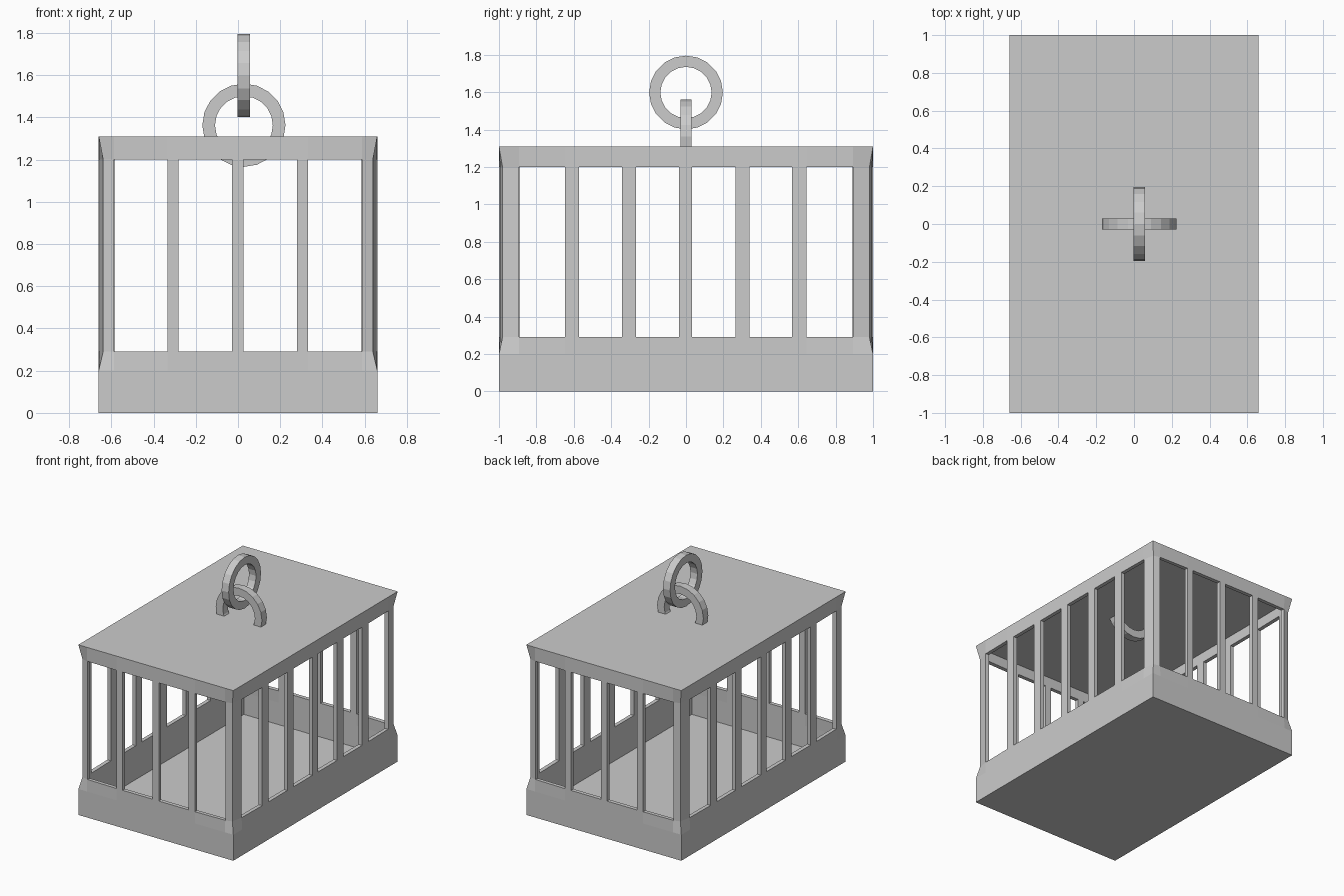
import bpy, bmesh, math
from mathutils import Vector

if "Cube" in bpy.data.objects:
    bpy.data.objects.remove(bpy.data.objects["Cube"])

HX, HY = 0.66, 1.0
ROWS = [0.005, 0.2, 0.29, 1.2, 1.31]
# column positions across the walls: corner, window edge, then pairs of bar edges
COLS_X = [-HX, -0.588, -0.335, -0.283, -0.028, 0.025, 0.28, 0.332, 0.588, HX]
COLS_Y = [-HY, -0.893, -0.648, -0.573, -0.342, -0.267, -0.038, 0.033,
          0.265, 0.34, 0.568, 0.643, 0.893, HY]


def new_object(name, bm):
    bmesh.ops.recalc_face_normals(bm, faces=bm.faces)
    me = bpy.data.meshes.new(name)
    bm.to_mesh(me)
    bm.free()
    ob = bpy.data.objects.new(name, me)
    bpy.context.collection.objects.link(ob)
    return ob


def build_cage():
    bm = bmesh.new()

    # one wall: grid of columns and rows, with windows left open
    def wall(cols, place, inset_axis):
        n = len(cols)
        grid = []
        for r, z in enumerate(ROWS):
            line = []
            for c, t in enumerate(cols):
                p = Vector(place(t))
                if r in (2, 3):
                    if c in (0, n - 1):        # corners pinch inward
                        p.x *= 0.968
                        p.y *= 0.981
                    elif c in (1, n - 2):      # window edge follows a little
                        p[inset_axis] *= 0.994
                line.append(bm.verts.new((p.x, p.y, z)))
            grid.append(line)
        for r in range(len(ROWS) - 1):
            for c in range(n - 1):
                if r == 2 and c % 2 == 1:
                    continue
                bm.faces.new((grid[r][c], grid[r][c + 1],
                              grid[r + 1][c + 1], grid[r + 1][c]))

    for s in (-1, 1):
        wall(COLS_X, lambda t: (t, s * HY, 0), 1)
        wall(COLS_Y, lambda t: (s * HX, t, 0), 0)
    bmesh.ops.remove_doubles(bm, verts=bm.verts, dist=0.0005)

    # floor and roof close the top and bottom rims
    for z in (ROWS[0], ROWS[-1]):
        rim = [v for v in bm.verts if abs(v.co.z - z) < 1e-4]
        rim.sort(key=lambda v: math.atan2(v.co.y, v.co.x))
        bm.faces.new(rim)
    for v in bm.verts:
        if v.co.z < 0.01:
            v.co.z = 0.0

    ob = new_object("cage_body", bm)
    mod = ob.modifiers.new("thickness", 'SOLIDIFY')
    mod.thickness = 0.03
    mod.offset = -1
    mod.use_even_offset = True


# flat-sided ring, standing upright in the xz plane or turned to the yz plane
def build_ring(name, centre, outer, inner, width, turned, seg=20):
    bm = bmesh.new()
    loops = []
    for i in range(seg):
        a = 2 * math.pi * i / seg
        loop = []
        for r, w in ((outer, -1), (outer, 1), (inner, 1), (inner, -1)):
            u, v, d = r * math.cos(a), r * math.sin(a), w * width / 2
            off = Vector((d, u, v)) if turned else Vector((u, d, v))
            loop.append(bm.verts.new(Vector(centre) + off))
        loops.append(loop)
    for i in range(seg):
        a, b = loops[i], loops[(i + 1) % seg]
        for k in range(4):
            bm.faces.new((a[k], a[(k + 1) % 4], b[(k + 1) % 4], b[k]))
    new_object(name, bm)


build_cage()
build_ring("roof_ring", (0.028, 0, 1.363), 0.197, 0.137, 0.06, False)
build_ring("hanging_ring", (0.028, 0, 1.598), 0.197, 0.137, 0.06, True)
